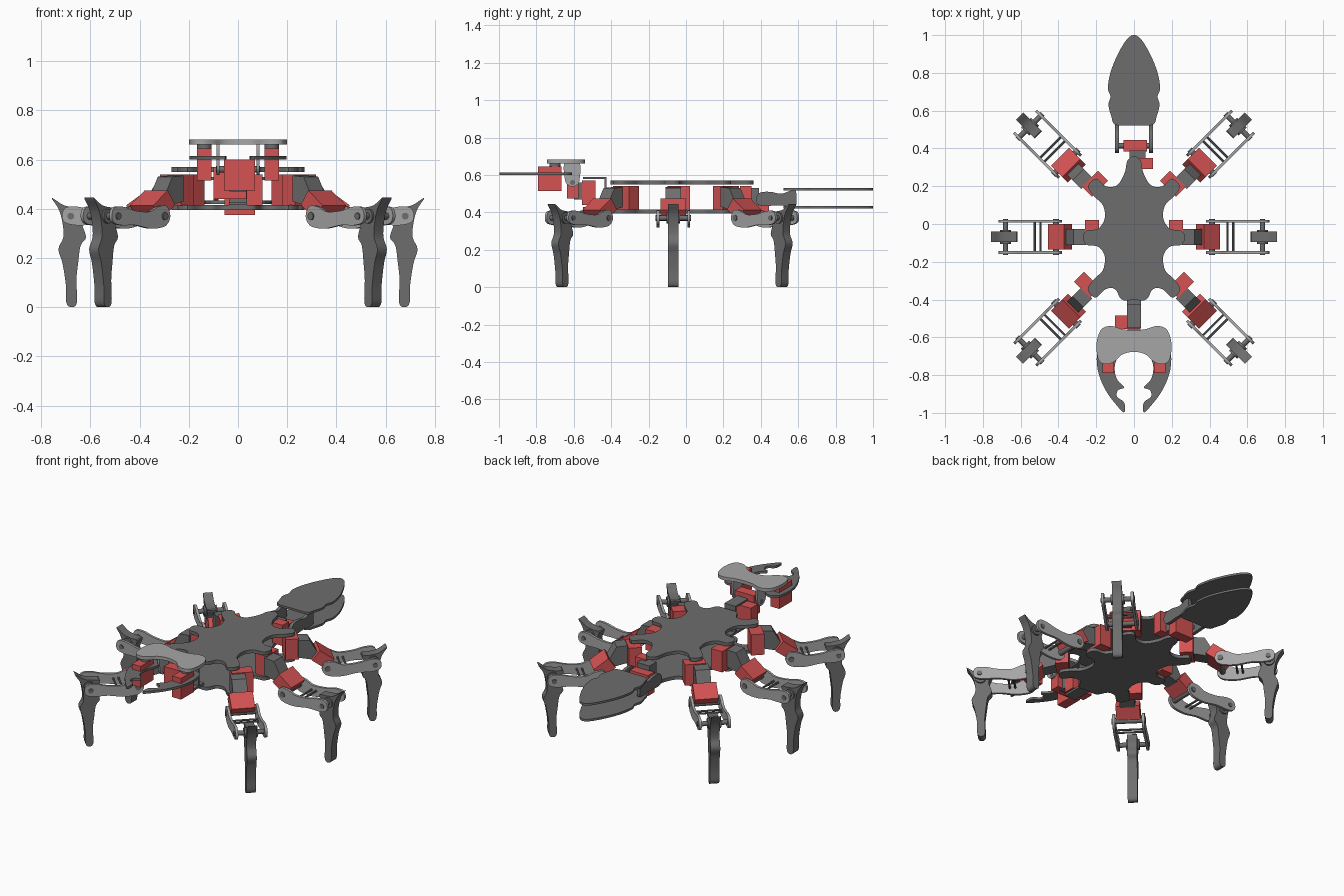
import bpy, bmesh, math
from mathutils import Matrix, Vector


def material(name, rgb):
    m = bpy.data.materials.new(name)
    m.diffuse_color = (*rgb, 1)
    return m


RED = material("servo red", (0.66, 0.085, 0.085))
DARK = material("dark grey", (0.155, 0.155, 0.155))
LIGHT = material("light grey", (0.38, 0.38, 0.38))
I = Matrix.Identity(4)


def curve(pts, n=5):
    """Closed smooth curve through the points."""
    out, k = [], len(pts)
    for i in range(k):
        a, b, c, d = (Vector(pts[(i + j) % k]) for j in (-1, 0, 1, 2))
        for s in range(n):
            t = s / n
            out.append(0.5 * (2 * b + (c - a) * t + (2 * a - 5 * b + 4 * c - d) * t * t
                              + (3 * b - a - 3 * c + d) * t ** 3))
    return out


def mirrored(half):
    """Complete an outline given its right half, top to bottom."""
    return half + [(-x, y) for x, y in reversed(half) if abs(x) > 1e-6]


def prism(name, pts, lo, hi, mat, M=I, plane="xy"):
    place = {"xy": lambda p, d: (p[0], p[1], d),
             "xz": lambda p, d: (p[0], d, p[1]),
             "yz": lambda p, d: (d, p[0], p[1])}[plane]
    bm = bmesh.new()
    a = [bm.verts.new(M @ Vector(place(p, lo))) for p in pts]
    b = [bm.verts.new(M @ Vector(place(p, hi))) for p in pts]
    bm.faces.new(a)
    bm.faces.new(b[::-1])
    for i in range(len(pts)):
        j = (i + 1) % len(pts)
        bm.faces.new((a[i], b[i], b[j], a[j]))
    bmesh.ops.recalc_face_normals(bm, faces=bm.faces)
    me = bpy.data.meshes.new(name)
    bm.to_mesh(me)
    bm.free()
    me.materials.append(mat)
    ob = bpy.data.objects.new(name, me)
    bpy.context.collection.objects.link(ob)
    bpy.ops.object.select_all(action="DESELECT")
    ob.select_set(True)
    bpy.context.view_layer.objects.active = ob
    bpy.ops.object.shade_smooth_by_angle(angle=math.radians(35))
    return ob


def box(name, x, y, z, mat, M=I):
    return prism(name, [(x[0], y[0]), (x[1], y[0]), (x[1], y[1]), (x[0], y[1])], *z, mat, M)


def rod(name, centre, r, lo, hi, mat, M=I, plane="xz", n=16):
    pts = [(centre[0] + r * math.cos(2 * math.pi * i / n),
            centre[1] + r * math.sin(2 * math.pi * i / n)) for i in range(n)]
    return prism(name, pts, lo, hi, mat, M, plane)


# Body: two matching lobed plates
body = curve(mirrored([(0, 0.36), (0.035, 0.335), (0.05, 0.27), (0.09, 0.205), (0.15, 0.2),
                       (0.2, 0.24), (0.243, 0.2), (0.215, 0.15), (0.165, 0.1), (0.155, 0.03),
                       (0.19, -0.025), (0.25, -0.035), (0.27, -0.07), (0.25, -0.11),
                       (0.19, -0.12), (0.155, -0.17), (0.165, -0.245), (0.21, -0.29),
                       (0.245, -0.345), (0.205, -0.39), (0.15, -0.345), (0.1, -0.345),
                       (0.065, -0.4), (0, -0.402)]))
prism("body_top_plate", body, 0.55, 0.57, DARK)
prism("body_bottom_plate", body, 0.395, 0.415, DARK)

# Legs: built along +x at the origin, then placed
ARM = curve([(0.38, 0.37), (0.40, 0.335), (0.44, 0.322), (0.50, 0.32), (0.58, 0.333),
             (0.66, 0.333), (0.705, 0.345), (0.716, 0.375), (0.70, 0.405), (0.65, 0.408),
             (0.58, 0.392), (0.50, 0.388), (0.45, 0.408), (0.40, 0.41)])
SHIN = curve([(0.758, 0.445), (0.73, 0.4), (0.714, 0.345), (0.71, 0.285), (0.73, 0.235),
              (0.714, 0.18), (0.70, 0.09), (0.698, 0.018), (0.678, 0), (0.655, 0.018),
              (0.657, 0.11), (0.65, 0.18), (0.64, 0.25), (0.618, 0.285), (0.635, 0.345),
              (0.617, 0.40), (0.657, 0.405), (0.71, 0.415)], 4)


def leg(name, M):
    box(name + "_hip_servo", (0.185, 0.26), (-0.03, 0.09), (0.413, 0.54), RED, M)
    prism(name + "_hip_bracket", [(0.255, 0.43), (0.255, 0.535), (0.32, 0.53), (0.36, 0.46),
                                  (0.34, 0.41)], -0.042, 0.042, DARK, M, "xz")
    tilt = M @ Matrix.Translation((0.392, 0, 0.415)) @ Matrix.Rotation(math.radians(36), 4, "Y")
    box(name + "_knee_servo", (-0.052, 0.052), (-0.067, 0.067), (-0.036, 0.036), RED, tilt)
    for side in (-1, 1):
        lo, hi = sorted((side * 0.075, side * 0.09))
        prism(name + "_arm_plate", ARM, lo, hi, LIGHT, M, "xz")
    rod(name + "_knee_axle", (0.412, 0.37), 0.016, -0.095, 0.095, DARK, M)
    for r in (0.495, 0.525):
        rod(name + "_crossbar", (r, 0.36), 0.006, -0.08, 0.08, DARK, M, n=8)
    rod(name + "_ankle_axle", (0.68, 0.37), 0.014, -0.095, 0.095, DARK, M)
    rod(name + "_ankle_hub", (0.68, 0.37), 0.03, -0.037, 0.037, DARK, M)
    prism(name + "_shin", SHIN, -0.027, 0.027, DARK, M, "xz")


for side, sx in (("right", 1), ("left", -1)):
    flip = Matrix.Diagonal((sx, 1, 1, 1))
    for pos, x, y, deg in (("front", 0.07, -0.185, -45), ("middle", 0, -0.068, 0),
                           ("back", 0.07, 0.035, 45)):
        leg(f"{side}_{pos}_leg", flip @ Matrix.Translation((x, y, 0))
            @ Matrix.Rotation(math.radians(deg), 4, "Z"))

# Tail: servos, two levers and a pair of leaf-shaped plates
box("tail_base_servo", (0.03, 0.1), (0.29, 0.35), (0.413, 0.54), RED)
box("tail_bracket", (-0.025, 0.06), (0.32, 0.39), (0.42, 0.53), DARK)
box("tail_servo", (-0.055, 0.07), (0.385, 0.445), (0.375, 0.5), RED)
leaf = curve(mirrored([(0, 1.0), (0.04, 0.975), (0.09, 0.89), (0.125, 0.8), (0.138, 0.72),
                       (0.125, 0.675), (0.135, 0.63), (0.12, 0.57), (0.098, 0.525),
                       (0, 0.522)]))
prism("tail_top_plate", leaf, 0.517, 0.53, DARK)
prism("tail_bottom_plate", leaf, 0.42, 0.433, DARK)
lever = curve([(0.375, 0.47), (0.395, 0.505), (0.45, 0.51), (0.51, 0.5), (0.58, 0.52),
               (0.59, 0.475), (0.58, 0.43), (0.5, 0.438), (0.4, 0.435)])
for x in (-0.1, 0.08):
    prism("tail_lever", lever, x, x + 0.02, DARK, plane="yz")
rod("tail_axle", (0.415, 0.47), 0.014, -0.1, 0.1, DARK, plane="yz")

# Neck: C-shaped bracket with servos
box("neck_bracket_top", (-0.037, 0.037), (-0.55, -0.425), (0.578, 0.588), DARK)
box("neck_bracket_bottom", (-0.037, 0.037), (-0.55, -0.38), (0.415, 0.428), DARK)
box("neck_bracket_back", (-0.037, 0.037), (-0.435, -0.425), (0.42, 0.588), DARK)
box("neck_side_servo", (-0.1, 0.035), (-0.555, -0.485), (0.44, 0.57), RED)
box("neck_link", (-0.035, 0.035), (-0.6, -0.55), (0.47, 0.56), DARK)
box("neck_front_servo", (-0.057, 0.07), (-0.635, -0.575), (0.475, 0.6), RED)

# Head: plate with hanging side brackets
head = curve(mirrored([(0, -0.562), (0.06, -0.557), (0.12, -0.54), (0.17, -0.555),
                       (0.195, -0.61), (0.197, -0.68), (0.18, -0.73), (0.14, -0.742),
                       (0.1, -0.725), (0.06, -0.69), (0, -0.677)]))
prism("head_plate", head, 0.662, 0.682, LIGHT)
hanger = curve([(-0.57, 0.665), (-0.57, 0.57), (-0.585, 0.545), (-0.61, 0.538),
                (-0.635, 0.55), (-0.648, 0.58), (-0.648, 0.665)])
for x in (-0.088, 0.075):
    prism("head_hanger", hanger, x, x + 0.013, LIGHT, plane="yz")
rod("head_axle", (-0.607, 0.56), 0.013, -0.09, 0.09, DARK, plane="yz")

# Pincers with their servos
jaw = [(0.075, -0.66), (0.13, -0.61), (0.18, -0.63), (0.197, -0.70), (0.188, -0.79),
       (0.15, -0.88), (0.1, -0.95), (0.053, -0.998), (0.052, -0.945), (0.09, -0.915),
       (0.085, -0.88), (0.052, -0.865), (0.085, -0.83), (0.1, -0.79), (0.1, -0.74)]
for side, sx in (("right", 1), ("left", -1)):
    flip = Matrix.Diagonal((sx, 1, 1, 1))
    prism(side + "_pincer", curve(jaw), 0.6, 0.614, DARK, flip)
    box(side + "_pincer_servo", (0.107, 0.167), (-0.79, -0.665), (0.515, 0.645), RED, flip)
    rod(side + "_pincer_pivot", (0.137, -0.7), 0.03, 0.64, 0.665, DARK, flip, "xy")
